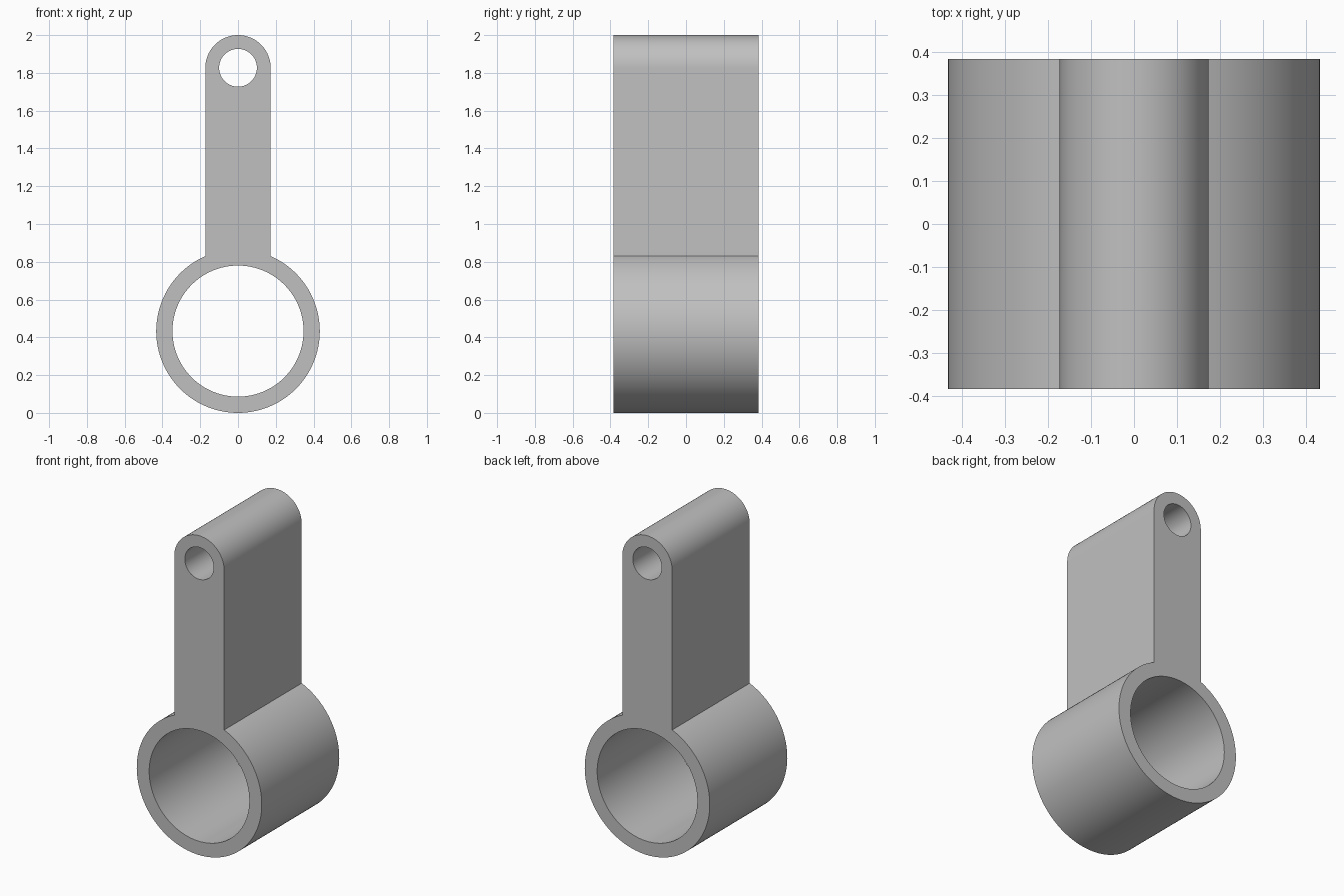
import bpy, bmesh, math
from mathutils import Matrix, Vector

cube = bpy.data.objects.get("Cube")
if cube:
    bpy.data.objects.remove(cube, do_unlink=True)

DEPTH = 0.767
RING_R, BORE_R = 0.433, 0.347      # large ring
ARM_R, PIN_R = 0.173, 0.1          # arm half width and pin hole
RING_Z, PIN_Z = RING_R, 2 - ARM_R


def arc(radius, z, start, end, steps):
    """Points along an arc in the front plane."""
    angles = [start + (end - start) * i / steps for i in range(steps + 1)]
    return [Vector((radius * math.cos(a), -DEPTH / 2, z + radius * math.sin(a)))
            for a in angles]


def circle(radius, z, steps):
    return arc(radius, z, 0, math.tau, steps)[:-1]


# Outline: round arm end, then around the ring from one arm side to the other
join = math.acos(ARM_R / RING_R)
outline = (arc(ARM_R, PIN_Z, 0, math.pi, 48)
           + arc(RING_R, RING_Z, math.pi - join, math.tau + join, 112))

# Fill the outline around both holes and extrude it
bm = bmesh.new()
edges = []
for loop in (outline, circle(BORE_R, RING_Z, 128), circle(PIN_R, PIN_Z, 64)):
    verts = [bm.verts.new(p) for p in loop]
    edges += [bm.edges.new((v, verts[i - 1])) for i, v in enumerate(verts)]
bmesh.ops.triangle_fill(bm, edges=edges, use_beauty=True, use_dissolve=False)
back = bmesh.ops.extrude_face_region(bm, geom=bm.faces[:], use_keep_orig=True)
bmesh.ops.translate(bm, vec=(0, DEPTH, 0),
                    verts=[g for g in back["geom"] if isinstance(g, bmesh.types.BMVert)])
bmesh.ops.recalc_face_normals(bm, faces=bm.faces[:])

mesh = bpy.data.meshes.new("link_arm")
bm.to_mesh(mesh)
bm.free()
link = bpy.data.objects.new("link_arm", mesh)
bpy.context.collection.objects.link(link)

# Plain grey finish
grey = bpy.data.materials.new("plain_grey")
grey.use_nodes = True
colour = (0.53, 0.53, 0.53, 1)
grey.diffuse_color = colour
grey.node_tree.nodes["Principled BSDF"].inputs["Base Color"].default_value = colour
mesh.materials.append(grey)

# Smooth curved walls, sharp rims and corners
bpy.ops.object.select_all(action='DESELECT')
link.select_set(True)
bpy.context.view_layer.objects.active = link
bpy.ops.object.shade_smooth_by_angle(angle=math.radians(20))
